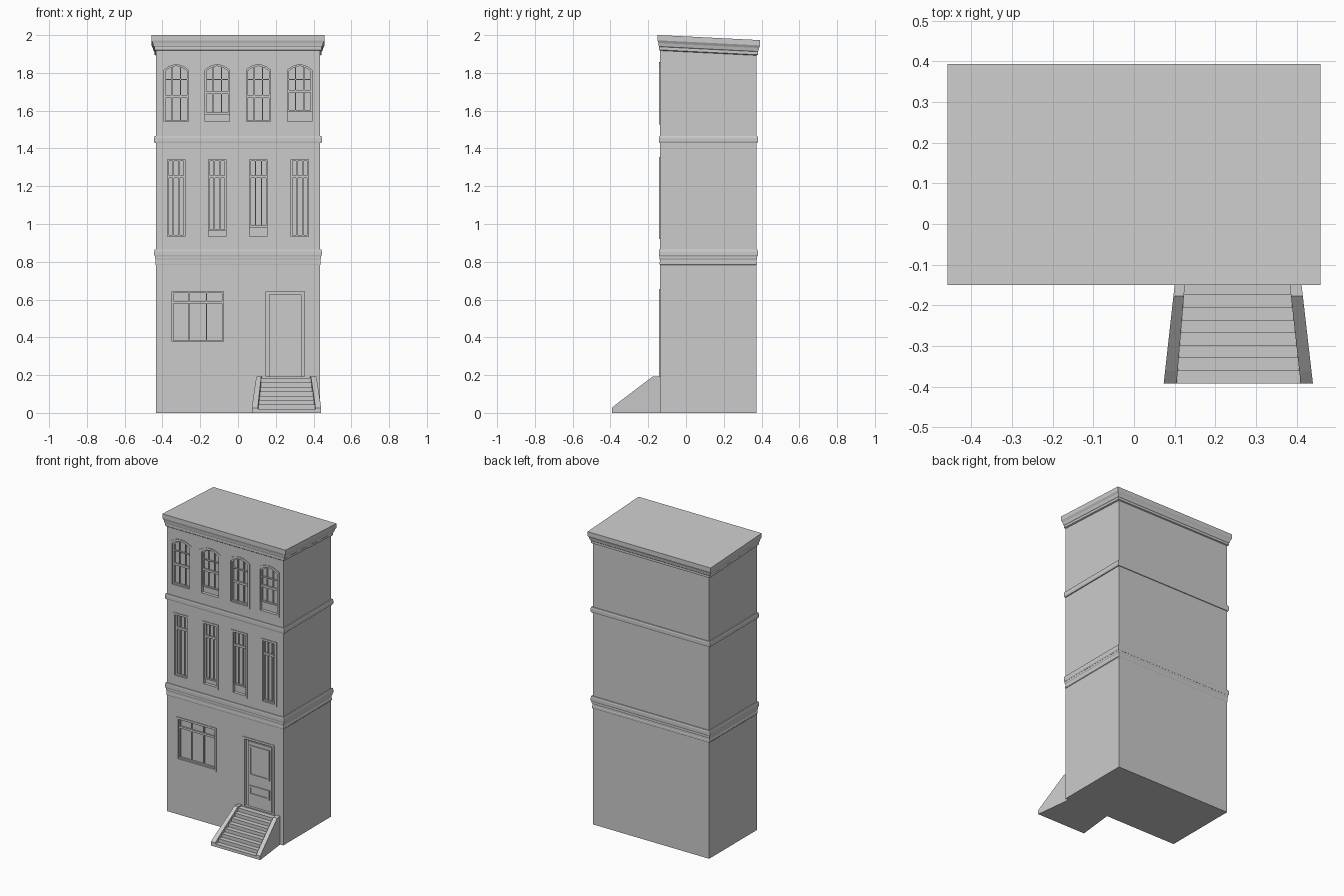
import bpy, bmesh, math

if "Cube" in bpy.data.objects:
    bpy.data.objects.remove(bpy.data.objects["Cube"])

FRONT, BACK, HALF = -0.138, 0.373, 0.434


def loft(name, loops, closed=False):
    """Skin a series of equal-length point loops; cap ends unless closed."""
    bm = bmesh.new()
    vs = [[bm.verts.new(p) for p in lp] for lp in loops]
    n, m = len(vs[0]), len(vs)
    for i in range(m if closed else m - 1):
        a, b = vs[i], vs[(i + 1) % m]
        for j in range(n):
            k = (j + 1) % n
            bm.faces.new((a[j], a[k], b[k], b[j]))
    if not closed:
        bm.faces.new(vs[0])
        bm.faces.new(vs[-1])
    bmesh.ops.recalc_face_normals(bm, faces=bm.faces)
    me = bpy.data.meshes.new(name)
    bm.to_mesh(me)
    bm.free()
    ob = bpy.data.objects.new(name, me)
    bpy.context.collection.objects.link(ob)
    return ob


def box(name, x0, x1, y0, y1, z0, z1):
    return loft(name, [[(x0, y0, z), (x1, y0, z), (x1, y1, z), (x0, y1, z)] for z in (z0, z1)])


def rect_ring(off, z, slope=0.0):
    """Wall outline grown by off; the front grows less than the sides."""
    x, y0, y1 = HALF + off, FRONT - 0.5 * off, BACK + 0.8 * off
    zz = lambda y: z + slope * (y - FRONT)
    return [(-x, y0, zz(y0)), (x, y0, zz(y0)), (x, y1, zz(y1)), (-x, y1, zz(y1))]


def moulding(name, profile, slope=0.0):
    return loft(name, [rect_ring(o, z, slope) for o, z in profile])


def opening(x, w, z0, z1, rise, d, y):
    """Outline of a window or door opening, grown by d, with optional arched head."""
    h = w / 2 + d
    pts = [(x - h, y, z0 - d), (x + h, y, z0 - d)]
    n = 6 if rise else 1
    for i in range(n + 1):
        t = 1 - 2 * i / n
        pts.append((x + h * t, y, z1 + d + rise * (1 - t * t)))
    return pts


def frame(name, x, w, z0, z1, rise, outer, inner, y0, y1):
    o = lambda d, y: opening(x, w, z0, z1, rise, d, y)
    return loft(name, [o(outer, y1), o(outer, y0), o(inner, y0), o(inner, y1)], True)


# Main walls
walls = loft("walls", [rect_ring(0, 0), rect_ring(0, 1.94, -0.05)])

# String courses between the floors
moulding("lower_band_trim", [(0, 0.782), (0.003, 0.786), (0.003, 0.797), (0.0015, 0.80),
                             (0.0015, 0.812), (0.005, 0.818), (0.005, 0.83)])
for nm, z in (("lower_band", 0.828), ("upper_band", 1.428)):
    moulding(nm, [(0, z), (0.006, z), (0.010, z + 0.008), (0.010, z + 0.027),
                  (0.007, z + 0.037), (0, z + 0.038)])

# Sloped roof and cornice
moulding("roof_cornice", [(0, 1.918), (0.009, 1.922), (0.009, 1.938), (0.013, 1.942),
                          (0.017, 1.958), (0.025, 1.972), (0.025, 2.0)], -0.05)

# Openings: name, x, width, bottom, spring, rise, columns, rail heights, sash lift
CENTRES = (-0.327, -0.110, 0.108, 0.327)
specs = []
for i, x in enumerate(CENTRES):
    lift = (0, 0.04, 0, 0.055)[i]
    specs.append(("upper_window", x, 0.132, 1.54, 1.818, 0.027, 3, (1.675 + lift * 0.5, 1.765), lift))
for i, x in enumerate(CENTRES):
    lift = (0, 0.03, 0.05, 0)[i]
    specs.append(("middle_window", x, 0.096, 0.932, 1.343, 0, 3, (1.25,), lift))
specs.append(("shop_window", -0.213, 0.275, 0.375, 0.645, 0, 3, (0.585,), 0))
door = ("door", 0.25, 0.21, 0.19, 0.645, 0)

# Recess each opening into the front wall
RECESS = FRONT + 0.02
for s in specs + [door]:
    cut = loft("opening_cutter", [opening(*s[1:6], 0, y) for y in (FRONT - 0.05, RECESS)])
    cut.hide_render = True
    mod = walls.modifiers.new("opening", 'BOOLEAN')
    mod.operation, mod.solver, mod.object = 'DIFFERENCE', 'EXACT', cut
    bpy.context.view_layer.objects.active = walls
    bpy.ops.object.modifier_apply(modifier=mod.name)
    bpy.data.objects.remove(cut)

# Surrounds, sashes and glazing bars
for nm, x, w, z0, z1, rise, cols, rails, lift in specs:
    frame(nm + "_surround", x, w, z0, z1, rise, 0.012, -0.002, FRONT - 0.004, FRONT + 0.005)
    ys = FRONT + 0.009
    frame(nm + "_sash", x, w, z0 + lift, z1, rise, 0, -0.009, ys, RECESS + 0.002)
    for c in range(1, cols):
        t = 2 * c / cols - 1
        bx = x + t * w / 2
        box(nm + "_mullion", bx - 0.003, bx + 0.003, ys + 0.002, RECESS + 0.002,
            z0 + lift + 0.004, z1 + rise * (1 - t * t) - 0.004)
    for k, r in enumerate(rails):
        b = 0.007 if k == 0 else 0.003
        box(nm + "_rail", x - w / 2 + 0.004, x + w / 2 - 0.004, ys + 0.001, RECESS + 0.002, r - b, r + b)

# Door with its surround and two panels
frame("door_surround", *door[1:], 0.012, -0.002, FRONT - 0.004, FRONT + 0.005)
box("door_leaf", 0.163, 0.337, FRONT + 0.012, RECESS + 0.002, 0.192, 0.628)
for z0, z1 in ((0.27, 0.335), (0.40, 0.605)):
    frame("door_panel_moulding", 0.25, 0.15, z0, z1, 0, 0, -0.012, FRONT + 0.006, FRONT + 0.014)

# Flared front steps
Y0, Y1 = -0.392, FRONT + 0.005
lerp = lambda a, b, y: a + (b - a) * (y - Y0) / (-0.14 - Y0)
for i in range(8):
    y, z = Y0 + 0.031 * i, 0.02 + 0.0235 * i
    zt = min(z, 0.186)
    pl = [(lerp(0.09, 0.115, q), q) for q in (y, Y1)]
    pr = [(lerp(0.425, 0.395, q), q) for q in (Y1, y)]
    base = max(0, z - 0.0235)
    loft("step", [[(a, b, h) for a, b in pl + pr] for h in (base, zt)])

# Sloping side walls of the stair
side = [(Y0, 0), (Y0, 0.027), (-0.362, 0.052), (-0.177, 0.192), (Y1, 0.192), (Y1, 0)]
for nm, edges in (("left_stair_wall", ((0.073, 0.101), (0.105, 0.126))),
                  ("right_stair_wall", ((0.410, 0.382), (0.440, 0.411)))):
    loft(nm, [[(lerp(a, b, y), y, z) for y, z in side] for a, b in edges])
